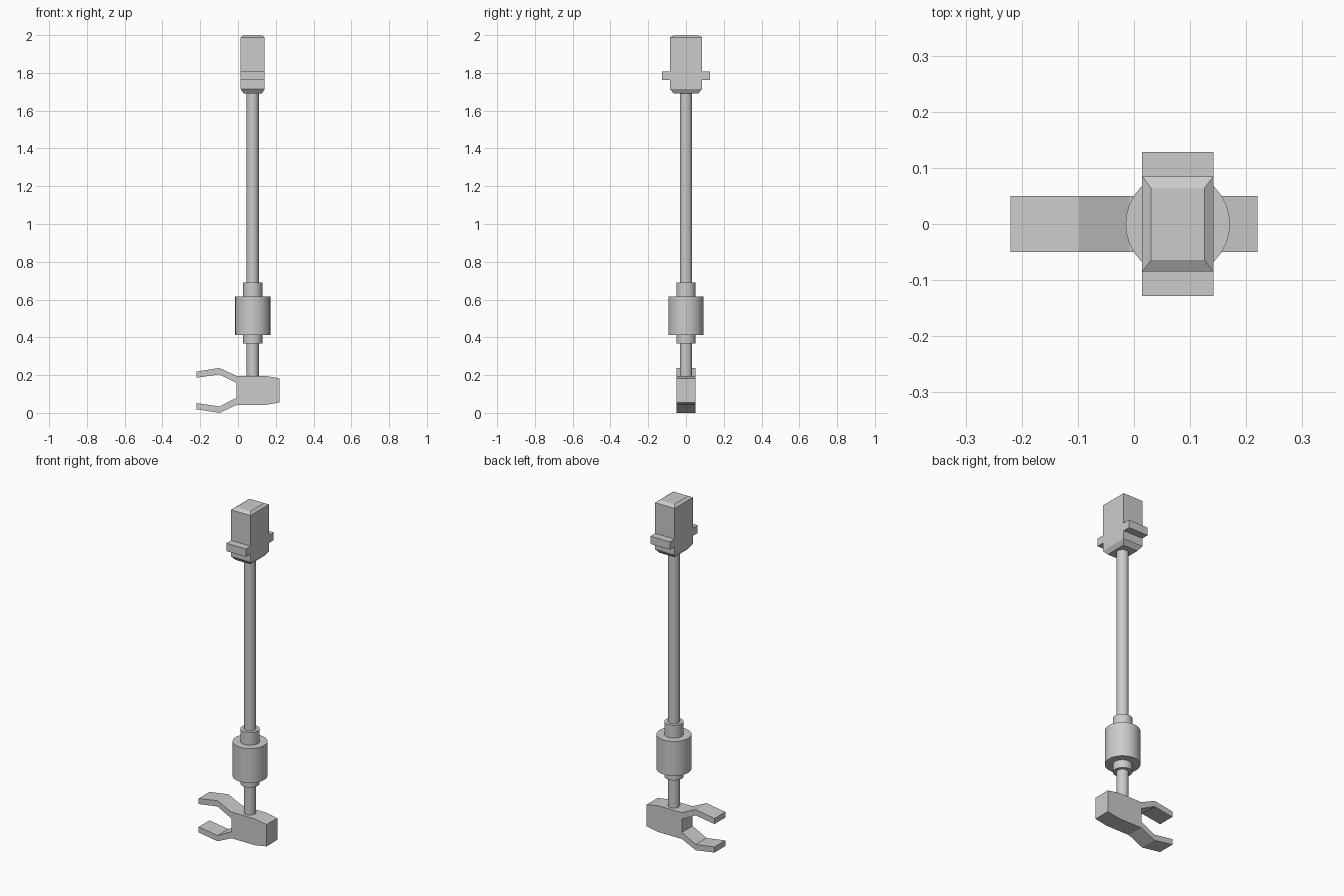
import bpy, bmesh

if "Cube" in bpy.data.objects:
    bpy.data.objects.remove(bpy.data.objects["Cube"])

AX = 0.078      # x of the shaft axis
HX, HY = 0.0635, 0.085   # half size of the head block


def make_object(name, bm):
    bmesh.ops.recalc_face_normals(bm, faces=bm.faces[:])
    mesh = bpy.data.meshes.new(name)
    bm.to_mesh(mesh)
    bm.free()
    obj = bpy.data.objects.new(name, mesh)
    bpy.context.collection.objects.link(obj)
    return obj


def loft(name, rings):
    """Skin a list of equal-length point rings and cap both ends."""
    bm = bmesh.new()
    loops = [[bm.verts.new(p) for p in ring] for ring in rings]
    n = len(loops[0])
    for a, b in zip(loops, loops[1:]):
        for i in range(n):
            j = (i + 1) % n
            bm.faces.new((a[i], a[j], b[j], b[i]))
    bm.faces.new(loops[0])
    bm.faces.new(loops[-1])
    return make_object(name, bm)


def rect(hx, hy, z, cy=0.0):
    return [(AX + sx * hx, cy + sy * hy, z)
            for sx, sy in ((-1, -1), (1, -1), (1, 1), (-1, 1))]


def cylinder(name, radius, z0, z1, sides=32):
    bpy.ops.mesh.primitive_cylinder_add(vertices=sides, radius=radius, depth=z1 - z0,
                                        location=(AX, 0, (z0 + z1) / 2))
    bpy.context.object.name = name
    bpy.ops.object.shade_smooth_by_angle()


# forked base: upper half of the side profile, mirrored about its centre height
MID = 0.121
half = [(-0.008, 0.039), (-0.098, 0.085), (-0.22, 0.067), (-0.22, 0.100),
        (-0.098, 0.119), (-0.008, 0.077), (0.145, 0.077), (0.22, 0.064)]
outline = [(x, MID + h) for x, h in half] + [(x, MID - h) for x, h in reversed(half)]
low = min(z for _, z in outline)
outline = [(x, max(z - low, 0)) for x, z in outline]
loft("forked_base", [[(x, y, z) for x, z in outline] for y in (-0.05, 0.05)])

# shaft with its weight and collars
cylinder("shaft", 0.032, 0.19, 1.70)
cylinder("lower_collar", 0.051, 0.367, 0.414)
cylinder("weight", 0.093, 0.413, 0.615)
cylinder("upper_collar", 0.051, 0.614, 0.69)

# head block with chamfered ends
loft("head", [rect(HX - 0.016, HY - 0.021, 1.69), rect(HX, HY, 1.714),
              rect(HX, HY, 1.988), rect(HX - 0.016, HY - 0.021, 2.0)])

# side tabs on the head
for side, name in ((-1, "front_tab"), (1, "back_tab")):
    loft(name, [rect(HX, 0.0215, z, side * 0.1065) for z in (1.762, 1.808)])
